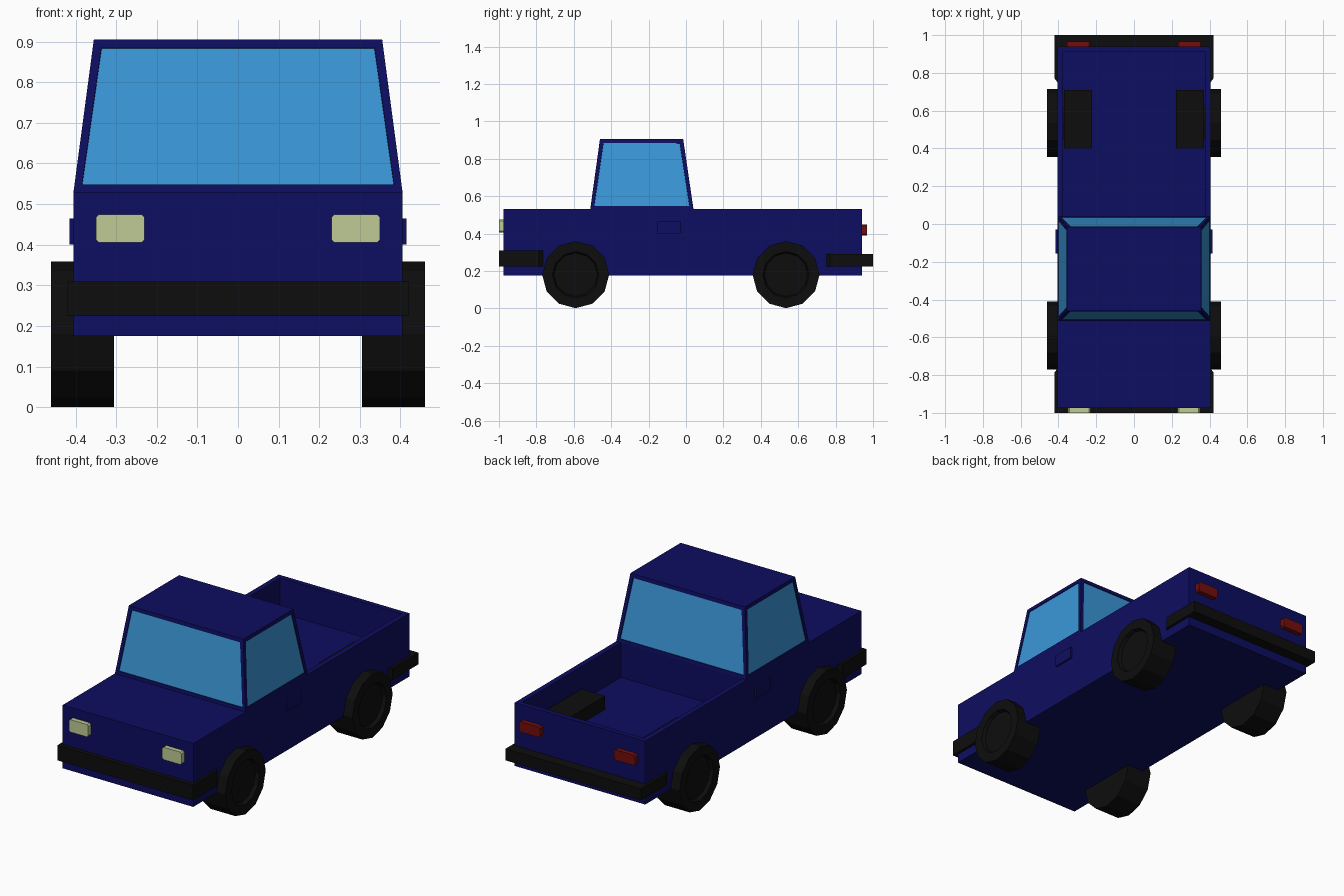
import bpy, bmesh, math
from mathutils import Matrix, Vector

if "Cube" in bpy.data.objects:
    bpy.data.objects.remove(bpy.data.objects["Cube"])


def material(name, rgb):
    m = bpy.data.materials.new(name)
    m.diffuse_color = (*rgb, 1)
    m.use_nodes = True
    m.node_tree.nodes["Principled BSDF"].inputs["Base Color"].default_value = m.diffuse_color
    return m


NAVY = material("navy paint", (0.004, 0.004, 0.12))
BLACK = material("black rubber", (0.004, 0.004, 0.004))
GLASS = material("blue glass", (0.042, 0.31, 0.69))
LAMP = material("pale yellow lamp", (0.52, 0.60, 0.30))
RED = material("red lamp", (0.17, 0.004, 0.004))


def finish(bm, name, *mats):
    bmesh.ops.recalc_face_normals(bm, faces=bm.faces)
    me = bpy.data.meshes.new(name)
    bm.to_mesh(me)
    bm.free()
    for m in mats:
        me.materials.append(m)
    ob = bpy.data.objects.new(name, me)
    bpy.context.collection.objects.link(ob)
    return ob


def box_bm(lo, hi):
    lo, hi = Vector(lo), Vector(hi)
    bm = bmesh.new()
    bmesh.ops.create_cube(bm, size=1, matrix=Matrix.Translation((lo + hi) / 2)
                          @ Matrix.Diagonal((*(hi - lo), 1)))
    return bm


# Body with the open cargo bed sunk into its rear top face
bm = box_bm((-0.405, -0.975, 0.175), (0.405, 0.94, 0.53))
bmesh.ops.bisect_plane(bm, geom=bm.verts[:] + bm.edges[:] + bm.faces[:],
                       plane_co=(0, 0.01, 0), plane_no=(0, 1, 0))
bm.normal_update()
bed = [f for f in bm.faces if f.normal.z > 0.9 and f.calc_center_median().y > 0.01]
bmesh.ops.inset_region(bm, faces=bed, thickness=0.04, use_boundary=True)
floor = bmesh.ops.extrude_face_region(bm, geom=bed)
bmesh.ops.delete(bm, geom=bed, context='FACES')
bmesh.ops.translate(bm, vec=(0, 0, -0.195),
                    verts=[v for v in floor["geom"] if isinstance(v, bmesh.types.BMVert)])
finish(bm, "body", NAVY)

# Tapered cab with inset windows on all four sides
bm = box_bm((-0.405, -0.512, 0.53), (0.405, 0.04, 0.905))
for v in bm.verts:
    if v.co.z > 0.8:
        v.co.x *= 0.355 / 0.405
        v.co.y = -0.46 if v.co.y < -0.2 else -0.015
bm.normal_update()
panes = [f for f in bm.faces if abs(f.normal.z) < 0.5]
bmesh.ops.inset_individual(bm, faces=panes, thickness=0.028)
bmesh.ops.inset_individual(bm, faces=panes, thickness=0.001, depth=-0.004)
for f in panes:
    f.material_index = 1
finish(bm, "cab", NAVY, GLASS)


# Wheels: twelve-sided, with a recessed hub on the outer face
def wheel(name, side, y):
    bm = bmesh.new()
    bmesh.ops.create_cone(bm, cap_ends=True, segments=12, radius1=0.179,
                          radius2=0.179, depth=0.155,
                          matrix=Matrix.Translation((side * 0.3825, y, 0.18))
                          @ Matrix.Rotation(math.pi / 2, 4, 'Y'))
    bm.normal_update()
    cap = [f for f in bm.faces if f.normal.x * side > 0.9]
    bmesh.ops.inset_individual(bm, faces=cap, thickness=0.055)
    bmesh.ops.inset_individual(bm, faces=cap, thickness=0.008, depth=-0.02)
    finish(bm, name, BLACK)


# Lamps: plates with a chamfered outer face
def lamp(name, lo, hi, direction, mat):
    bm = box_bm(lo, hi)
    edges = [e for e in bm.edges
             if abs(e.verts[0].co.y - e.verts[1].co.y) > 0.001]
    bmesh.ops.bevel(bm, geom=edges, offset=0.008, segments=1, affect='EDGES')
    finish(bm, name, mat)


for side, label in ((-1, "left"), (1, "right")):
    wheel("front_wheel_" + label, side, -0.59)
    wheel("rear_wheel_" + label, side, 0.535)

    def span(a, b):
        return sorted((side * a, side * b))

    x0, x1 = span(0.23, 0.35)
    lamp("headlight_" + label, (x0, -1.0, 0.405), (x1, -0.97, 0.475), -1, LAMP)
    x0, x1 = span(0.23, 0.36)
    lamp("tail_light_" + label, (x0, 0.935, 0.39), (x1, 0.967, 0.448), 1, RED)
    # Wheel housings inside the bed
    x0, x1 = span(0.222, 0.37)
    finish(box_bm((x0, 0.40, 0.33), (x1, 0.71, 0.41)), "wheel_housing_" + label, BLACK)
    # Door handles
    x0, x1 = span(0.40, 0.415)
    finish(box_bm((x0, -0.155, 0.40), (x1, -0.03, 0.465)), "door_handle_" + label, NAVY)


# Bumpers: U-shaped strips wrapping round the corners
def bumper(name, d, end, inner, z0, z1):
    half = [(0.42, 1.0), (0.42, end + 0.02), (0.405, end), (0.385, end), (0.385, inner)]
    pts = half + [(-x, y) for x, y in reversed(half)]
    bm = bmesh.new()
    face = bm.faces.new([bm.verts.new((x, y * d, z0)) for x, y in pts])
    top = bmesh.ops.extrude_face_region(bm, geom=[face])["geom"]
    if not face.is_valid or len(bm.faces) < len(pts) + 2:
        bm.faces.new([v for v in bm.verts if abs(v.co.z - z0) < 1e-6][:len(pts)])
    bmesh.ops.translate(bm, vec=(0, 0, z1 - z0),
                        verts=[v for v in top if isinstance(v, bmesh.types.BMVert)])
    finish(bm, name, BLACK)


bumper("front_bumper", -1, 0.765, 0.96, 0.225, 0.31)
bumper("rear_bumper", 1, 0.75, 0.92, 0.225, 0.29)
